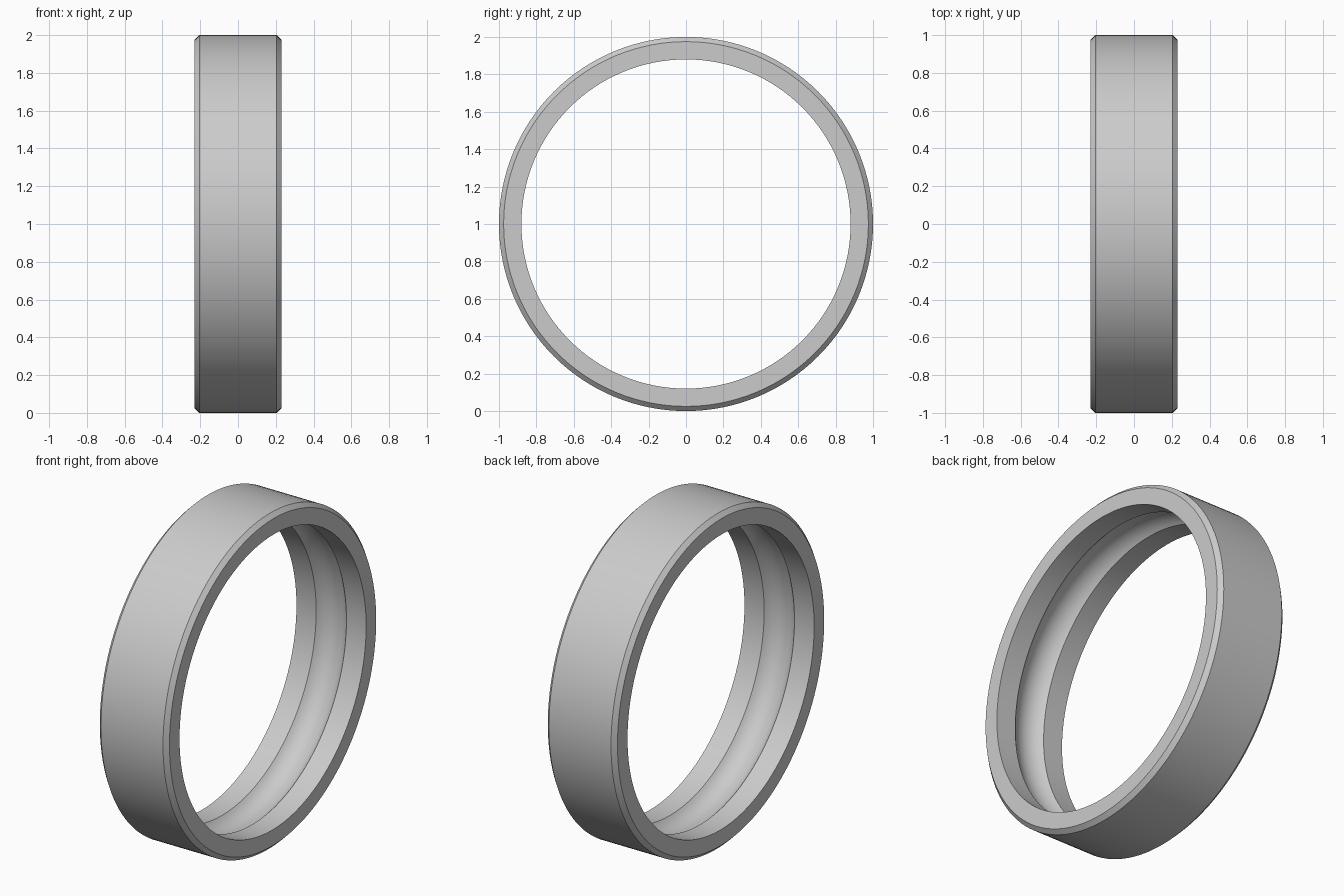
import bpy, bmesh, math
from mathutils import Matrix, Vector

cube = bpy.data.objects.get("Cube")
if cube:
    bpy.data.objects.remove(cube, do_unlink=True)

SEGMENTS = 128
HALF_WIDTH, OUTER, BORE, CHAMFER = 0.23, 1.0, 0.88, 0.025
GROOVE_HALF, GROOVE_RADIUS, GROOVE_STEPS = 0.10, 0.13, 16

# Brushed steel colour
steel = bpy.data.materials.new("light_grey_steel")
steel.use_nodes = True
grey = (0.6, 0.6, 0.6, 1)
steel.diffuse_color = grey
steel.node_tree.nodes["Principled BSDF"].inputs["Base Color"].default_value = grey

# Cross-section as (x, radius): chamfered outside, plain bore edges
profile = [
    (HALF_WIDTH, BORE),
    (HALF_WIDTH, OUTER - CHAMFER),
    (HALF_WIDTH - CHAMFER, OUTER),
    (-HALF_WIDTH + CHAMFER, OUTER),
    (-HALF_WIDTH, OUTER - CHAMFER),
    (-HALF_WIDTH, BORE),
]

# Ball groove: a circular arc cut into the bore
arc = math.asin(GROOVE_HALF / GROOVE_RADIUS)
centre = BORE - GROOVE_RADIUS * math.cos(arc)
for i in range(GROOVE_STEPS + 1):
    a = -arc + 2 * arc * i / GROOVE_STEPS
    profile.append((GROOVE_RADIUS * math.sin(a), centre + GROOVE_RADIUS * math.cos(a)))

# Revolve the section about the x axis
bm = bmesh.new()
rings = []
for s in range(SEGMENTS):
    turn = Matrix.Rotation(2 * math.pi * s / SEGMENTS, 3, 'X')
    rings.append([bm.verts.new(turn @ Vector((x, 0, r))) for x, r in profile])
count = len(profile)
for s in range(SEGMENTS):
    here, after = rings[s], rings[(s + 1) % SEGMENTS]
    for i in range(count):
        j = (i + 1) % count
        bm.faces.new((here[i], here[j], after[j], after[i]))
bmesh.ops.recalc_face_normals(bm, faces=bm.faces)

mesh = bpy.data.meshes.new("bearing_outer_ring")
bm.to_mesh(mesh)
bm.free()
mesh.materials.append(steel)
ring = bpy.data.objects.new("bearing_outer_ring", mesh)
ring.location.z = OUTER
bpy.context.collection.objects.link(ring)

# Smooth round surfaces, crisp chamfers and groove edges
bpy.ops.object.select_all(action='DESELECT')
ring.select_set(True)
bpy.context.view_layer.objects.active = ring
bpy.ops.object.shade_smooth_by_angle(angle=math.radians(30))
